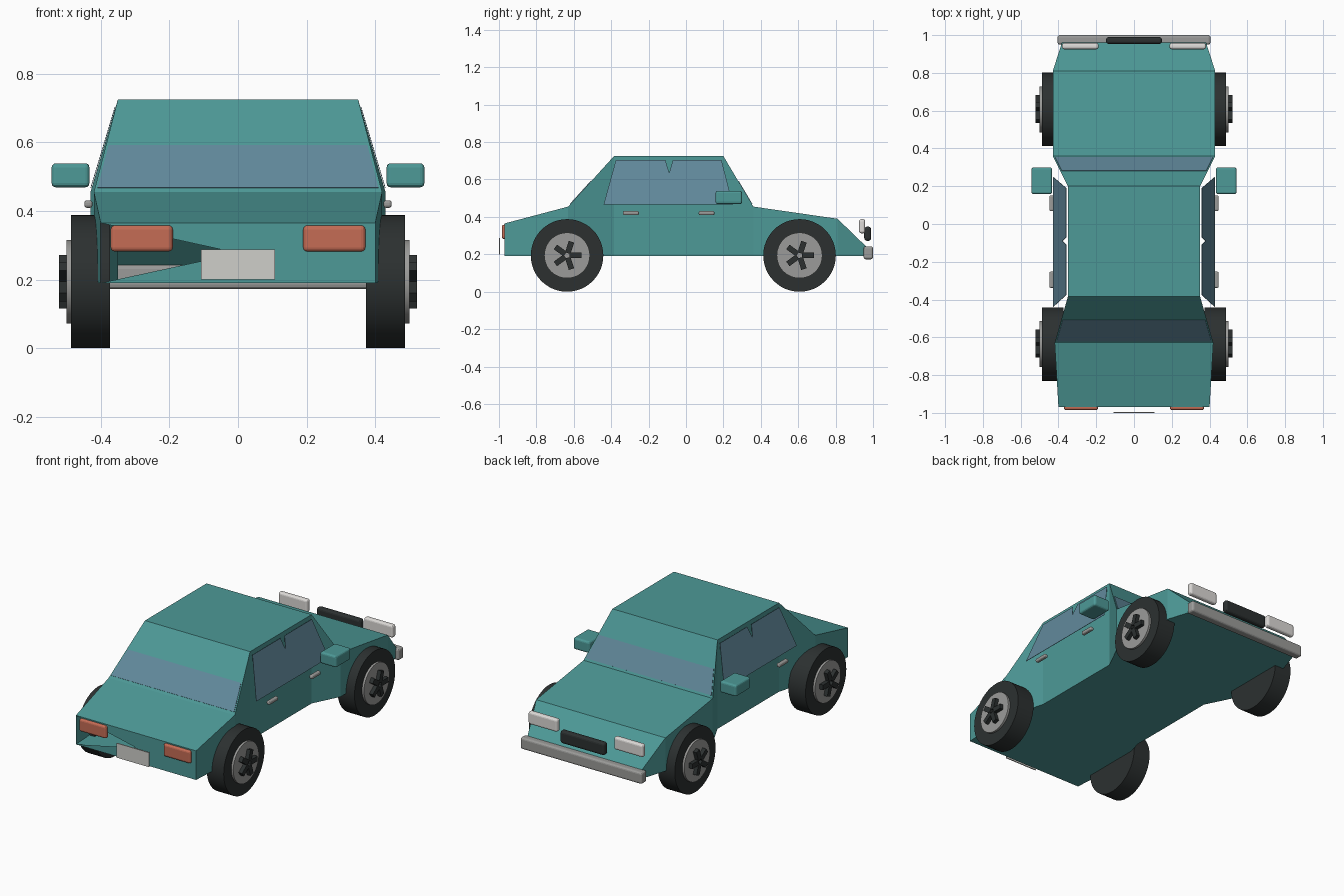
import bpy, bmesh, math
from mathutils import Vector, Matrix

old = bpy.data.objects.get("Cube")
if old:
    bpy.data.objects.remove(old, do_unlink=True)


def material(name, r, g, b):
    m = bpy.data.materials.new(name)
    m.use_nodes = True
    m.diffuse_color = (r, g, b, 1)
    node = next(n for n in m.node_tree.nodes if n.type == 'BSDF_PRINCIPLED')
    node.inputs["Base Color"].default_value = (r, g, b, 1)
    node.inputs["Roughness"].default_value = 0.6
    return m


TEAL = material("teal paint", 0.075, 0.32, 0.31)
GLASS = material("blue grey glass", 0.12, 0.25, 0.33)
BLACK = material("black rubber", 0.025, 0.03, 0.03)
STEEL = material("grey metal", 0.33, 0.33, 0.32)
WHITE = material("white lamp", 0.72, 0.70, 0.68)
PLATE = material("pale plate", 0.62, 0.62, 0.59)
RED = material("orange red lamp", 0.56, 0.15, 0.09)


def finish(name, bm, mat):
    mesh = bpy.data.meshes.new(name)
    bm.to_mesh(mesh)
    bm.free()
    mesh.materials.append(mat)
    obj = bpy.data.objects.new(name, mesh)
    bpy.context.scene.collection.objects.link(obj)
    return obj


def box(name, mat, xs, ys, zs, bevel=0.012):
    """Box from its x, y and z ranges, with rounded edges."""
    bm = bmesh.new()
    bmesh.ops.create_cube(bm, size=1)
    for v in bm.verts:
        v.co = [lo + (c + 0.5) * (hi - lo) for c, (lo, hi) in zip(v.co, (xs, ys, zs))]
    if bevel:
        bmesh.ops.bevel(bm, geom=bm.edges[:], offset=bevel, segments=3,
                        profile=0.5, affect='EDGES')
    return finish(name, bm, mat)


def pair(name, mat, xs, ys, zs, bevel=0.012):
    box("left_" + name, mat, xs, ys, zs, bevel)
    box("right_" + name, mat, (-xs[1], -xs[0]), ys, zs, bevel)


def sheet(name, mat, points, thickness=0.003):
    """Thin plate from an outline, thickened along its normal."""
    bm = bmesh.new()
    face = bm.faces.new([bm.verts.new(p) for p in points])
    face.normal_update()
    shift = face.normal * thickness
    ext = bmesh.ops.extrude_face_region(bm, geom=[face])
    for v in ext["geom"]:
        if isinstance(v, bmesh.types.BMVert):
            v.co += shift
    bmesh.ops.recalc_face_normals(bm, faces=bm.faces[:])
    return finish(name, bm, mat)


# Body shell: cross-sections along the car as (y, half width, top height)
FLOOR = 0.19
sections = [(-0.97, 0.40, 0.365), (-0.63, 0.42, 0.455), (-0.385, 0.35, 0.725),
            (0.20, 0.35, 0.725), (0.36, 0.43, 0.455), (0.81, 0.43, 0.39),
            (0.965, 0.38, 0.24)]
bm = bmesh.new()
rings = [[bm.verts.new(p) for p in ((-w, y, FLOOR), (w, y, FLOOR), (w, y, top), (-w, y, top))]
         for y, w, top in sections]
for a, b in zip(rings, rings[1:]):
    for i in range(4):
        j = (i + 1) % 4
        bm.faces.new((a[i], a[j], b[j], b[i]))
bm.faces.new(rings[-1])
# Tail panel is a fan with one side left open
hub = bm.verts.new((0, -0.97, 0.277))
for i in range(3):
    bm.faces.new((rings[0][i], rings[0][i + 1], hub))
bmesh.ops.recalc_face_normals(bm, faces=bm.faces[:])
finish("body_shell", bm, TEAL)


# Front and rear glass: strips lying on the sloping panels
def screen(name, low, high, z0, z1):
    corners = []
    for z, signs in ((z0, (-1, 1)), (z1, (1, -1))):
        t = (z - low[2]) / (high[2] - low[2])
        y, w = [low[k] + t * (high[k] - low[k]) for k in (0, 1)]
        corners += [Vector((s * (w - 0.008), y, z)) for s in signs]
    if low[0] > 0:
        corners.reverse()
    sheet(name, GLASS, corners)


screen("rear_window", sections[1], sections[2], 0.467, 0.59)
screen("windscreen", sections[4], sections[3], 0.467, 0.59)

# Side glass leans inward, with a small notch in its top edge
outline = [(-0.44, 0.467), (0.25, 0.467), (0.19, 0.703), (-0.07, 0.703),
           (-0.09, 0.635), (-0.11, 0.703), (-0.375, 0.703)]
for side, sx in (("left", 1), ("right", -1)):
    pts = [(sx * (0.428 - (z - 0.467) * 0.3), y, z) for y, z in outline]
    sheet(side + "_side_window", GLASS, pts if sx > 0 else pts[::-1], 0.002)

# Mirrors, handles and lamps
pair("mirror", TEAL, (0.433, 0.543), (0.158, 0.30), (0.469, 0.539))
pair("rear_handle", STEEL, (0.424, 0.448), (-0.338, -0.252), (0.409, 0.431), 0.008)
pair("front_handle", STEEL, (0.424, 0.448), (0.068, 0.152), (0.409, 0.431), 0.008)
pair("headlight", WHITE, (0.188, 0.382), (0.925, 0.958), (0.312, 0.388))
pair("tail_light", RED, (0.19, 0.371), (-0.985, -0.955), (0.282, 0.358))

# Grille, bumper and number plate
box("grille", BLACK, (-0.148, 0.148), (0.953, 0.99), (0.272, 0.348), 0.014)
box("front_bumper", STEEL, (-0.405, 0.405), (0.95, 1.0), (0.173, 0.243))
box("number_plate", PLATE, (-0.108, 0.108), (-1.0, -0.994), (0.20, 0.287), 0)


def disc(name, mat, x0, x1, radius, y, z, smooth, sides=48):
    bm = bmesh.new()
    bmesh.ops.create_cone(bm, cap_ends=True, segments=sides, radius1=radius,
                          radius2=radius, depth=abs(x1 - x0))
    spin = Matrix.Rotation(math.pi / 2, 4, 'Y')
    bmesh.ops.transform(bm, verts=bm.verts[:],
                        matrix=Matrix.Translation(((x0 + x1) / 2, y, z)) @ spin)
    for f in bm.faces:
        f.smooth = smooth or len(f.verts) == 4
    for e in bm.edges:
        e.smooth = smooth or all(len(f.verts) == 4 for f in e.link_faces)
    return finish(name, bm, mat)


# Wheels: tyre, steel disc and five black spokes
AXLE = 0.194
for end, y in (("rear", -0.636), ("front", 0.607)):
    for side, sx in (("left", 1), ("right", -1)):
        tag = f"{end}_{side}_"
        disc(tag + "tyre", BLACK, sx * 0.373, sx * 0.486, 0.194, y, AXLE, False)
        disc(tag + "wheel_disc", STEEL, sx * 0.47, sx * 0.499, 0.122, y, AXLE, False)
        bm = bmesh.new()
        for k in range(5):
            bar = bmesh.ops.create_cube(bm, size=1)["verts"]
            shape = Matrix.Diagonal((0.034, 0.064, 0.03, 1))
            place = (Matrix.Translation((sx * 0.505, y, AXLE))
                     @ Matrix.Rotation(math.tau * k / 5, 4, 'X')
                     @ Matrix.Translation((0, 0.045, 0)) @ shape)
            bmesh.ops.transform(bm, verts=bar, matrix=place)
        bmesh.ops.recalc_face_normals(bm, faces=bm.faces[:])
        finish(tag + "spokes", bm, BLACK)
